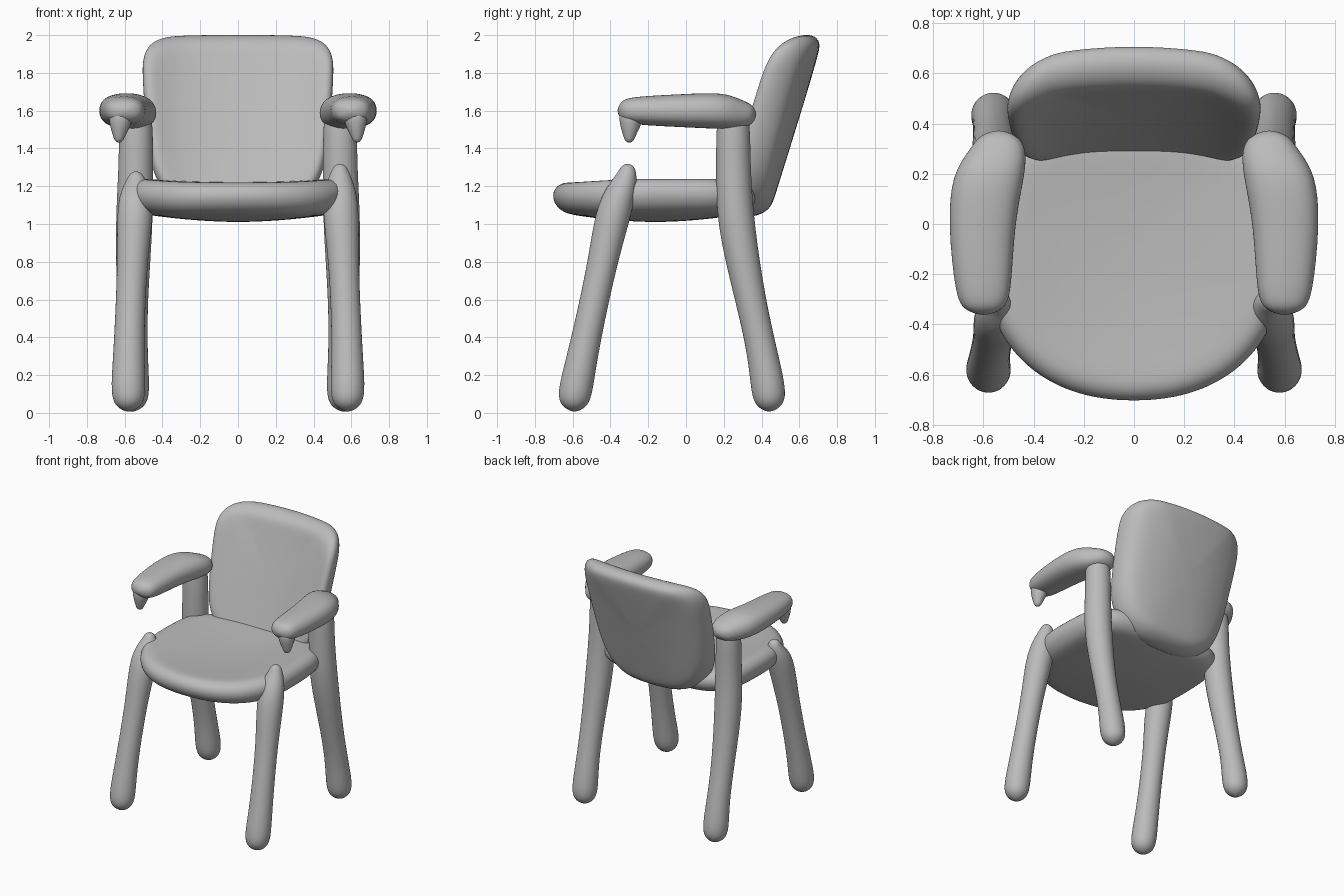
import bpy, bmesh
from math import sin, cos, pi, copysign
from mathutils import Vector

cube = bpy.data.objects.get("Cube")
if cube:
    bpy.data.objects.remove(cube, do_unlink=True)

grey = bpy.data.materials.new("plain grey")
grey.use_nodes = True
grey.diffuse_color = (0.5, 0.5, 0.5, 1)
grey.node_tree.nodes["Principled BSDF"].inputs["Base Color"].default_value = grey.diffuse_color


def skin(name, rings):
    """Bridge equal-sized rings of points, cap both ends and smooth the result."""
    bm = bmesh.new()
    loops = [[bm.verts.new(point) for point in ring] for ring in rings]
    for lower, upper in zip(loops, loops[1:]):
        for i in range(len(lower)):
            bm.faces.new((lower[i - 1], lower[i], upper[i], upper[i - 1]))
    bm.faces.new(loops[0])
    bm.faces.new(loops[-1])
    bmesh.ops.recalc_face_normals(bm, faces=bm.faces[:])
    mesh = bpy.data.meshes.new(name)
    bm.to_mesh(mesh)
    bm.free()
    mesh.materials.append(grey)
    mesh.shade_smooth()
    obj = bpy.data.objects.new(name, mesh)
    bpy.context.collection.objects.link(obj)
    smooth = obj.modifiers.new("Smooth", 'SUBSURF')
    smooth.levels = smooth.render_levels = 2


def superellipse(count, low_power, high_power):
    """Unit outline whose lower and upper halves have their own squareness."""
    outline = []
    for i in range(count):
        c, s = cos(2 * pi * i / count), sin(2 * pi * i / count)
        power = 2 / (high_power if s > 0 else low_power)
        outline.append((copysign(abs(c) ** power, c), copysign(abs(s) ** power, s)))
    return outline


def limb(name, side, path, axis, flatness=1, squareness=2):
    """Round-ended tube along an axis through path points of (x, y, z, radius)."""
    across = Vector((1, 0, 0))
    depth = across.cross(axis) * flatness
    stations = [(Vector(point[:3]), point[3]) for point in path]
    (first, first_radius), (last, last_radius) = stations[0], stations[-1]
    for angle in (pi / 4, pi / 2.2):
        reach = axis * sin(angle) * flatness
        stations.insert(0, (first - reach * first_radius, first_radius * cos(angle)))
        stations.append((last + reach * last_radius, last_radius * cos(angle)))
    section = superellipse(12, squareness, squareness)
    rings = []
    for centre, radius in stations:
        ring = [centre + (across * u + depth * v) * radius * 1.05 for u, v in section]
        rings.append([(side * p.x, p.y, p.z) for p in ring])
    skin(name, rings)


def pad(name, low_power, high_power, rim, place):
    """Round-edged superellipse slab; place maps unit (u, v, h) to its position."""
    outline = superellipse(32, low_power, high_power)
    edge = [pi * i / 6 for i in range(-3, 4)]
    profile = [(1 - rim + rim * cos(a), sin(a)) for a in edge]
    inner = (0.1, 0.4, 0.7)
    profile = [(s, -1) for s in inner] + profile + [(s, 1) for s in reversed(inner)]
    skin(name, [[place(u * s, v * s, h) for u, v in outline] for s, h in profile])


# Dished seat with a rounded front lip and sagging underside
def place_seat(u, v, h):
    x, y = 0.6 * u, 0.55 * v - 0.16
    sag = max(0, 1 - u * u) * max(0, 1 - v * v)
    top = 1.23 + 0.08 * x * x - 0.03 * sag
    bottom = 1.07 - 0.06 * sag
    return x, y, (top + bottom + h * (top - bottom)) / 2


# Backrest widening upwards, leaning rearwards and wrapping forward at the sides
def place_back(u, v, h):
    z = 1.52 + 0.485 * v
    x = u * (0.49 + 0.08 * (z - 1.5))
    lean = 0.485 + 0.33 * (z - 1.5) - abs(x) ** 3
    return x, lean + h * (0.095 - 0.01 * v), z


pad("seat", 2.2, 4, 0.16, place_seat)
pad("backrest", 3, 6, 0.15, place_back)

UP, REAR = Vector((0, 0, 1)), Vector((0, 1, 0))
for side, word in ((1, "left"), (-1, "right")):
    # Front leg: bulbous foot, straight shank, thicker hip and a small knob above the seat
    limb("front_leg_" + word, side, [
        (0.58, -0.59, 0.1, 0.095), (0.58, -0.55, 0.3, 0.08), (0.56, -0.44, 0.8, 0.075),
        (0.54, -0.37, 1.13, 0.105), (0.54, -0.31, 1.25 + side * 0.02, 0.05)], UP)
    # Rear leg carrying on upwards as the armrest post
    limb("rear_leg_" + word, side, [
        (0.56, 0.44, 0.1, 0.095), (0.56, 0.41, 0.3, 0.08), (0.56, 0.34, 0.6, 0.08),
        (0.55, 0.26, 1, 0.1), (0.54, 0.25, 1.3, 0.09), (0.54, 0.25, 1.55, 0.09)], UP)
    # Plump armrest bowing outwards and turning in to the backrest
    limb("armrest_" + word, side, [
        (0.6, -0.29, 1.6, 0.11), (0.61, 0, 1.6, 0.13), (0.58, 0.2, 1.6, 0.145),
        (0.54, 0.3, 1.58, 0.11)], REAR, 0.67, 2.4)
    # Small drip hanging from the armrest tip
    limb("armrest_drip_" + word, side, [
        (0.63, -0.3, 1.46, 0.03), (0.62, -0.29, 1.56, 0.07)], UP)
